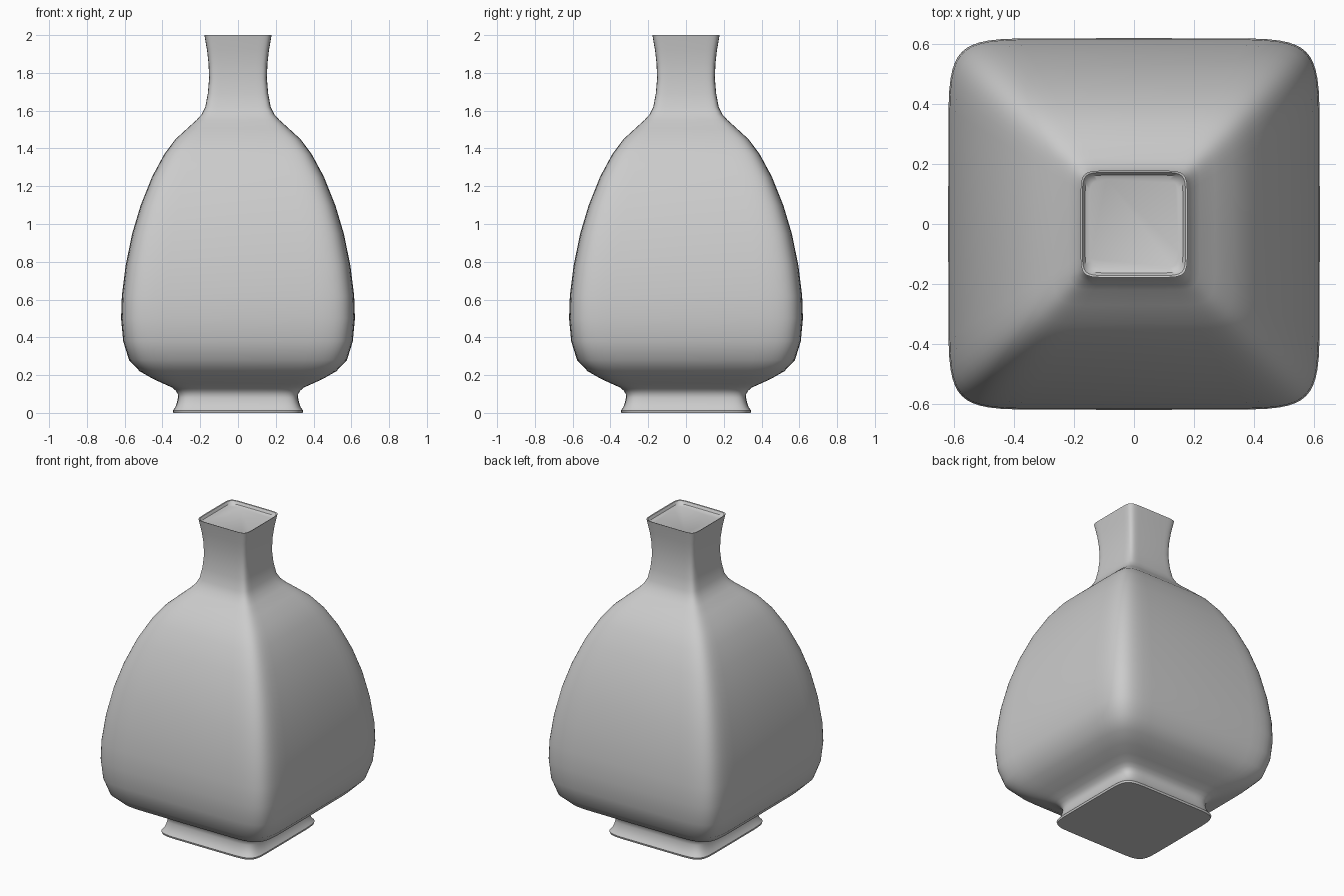
import bpy
import bmesh
import math

default_cube = bpy.data.objects.get("Cube")
if default_cube:
    bpy.data.objects.remove(default_cube, do_unlink=True)


def make_material(name, colour):
    material = bpy.data.materials.new(name)
    material.use_nodes = True
    material.diffuse_color = colour
    shader = material.node_tree.nodes["Principled BSDF"]
    shader.inputs["Base Color"].default_value = colour
    shader.inputs["Roughness"].default_value = 0.5
    return material


def rounded_square(half_width, segments=56, power=9):
    """Points of a square with softly rounded corners."""
    points = []
    for i in range(segments):
        angle = math.tau * i / segments
        c, s = math.cos(angle), math.sin(angle)
        x = math.copysign(abs(c) ** (2 / power), c) if abs(c) > 1e-6 else 0
        y = math.copysign(abs(s) ** (2 / power), s) if abs(s) > 1e-6 else 0
        points.append((half_width * x, half_width * y))
    return points


def loft(name, profile, material):
    """Stack rounded squares along a (half width, height) profile and cap both ends."""
    bm = bmesh.new()
    rings = [[bm.verts.new((x, y, z)) for x, y in rounded_square(w)] for w, z in profile]
    for low, high in zip(rings, rings[1:]):
        for i in range(len(low)):
            j = (i + 1) % len(low)
            bm.faces.new((low[i], low[j], high[j], high[i]))
    bm.faces.new(reversed(rings[0]))
    bm.faces.new(rings[-1])
    mesh = bpy.data.meshes.new(name)
    bm.to_mesh(mesh)
    bm.free()
    mesh.materials.append(material)
    obj = bpy.data.objects.new(name, mesh)
    bpy.context.collection.objects.link(obj)
    bpy.ops.object.select_all(action="DESELECT")
    obj.select_set(True)
    bpy.context.view_layer.objects.active = obj
    bpy.ops.object.shade_smooth_by_angle(angle=math.radians(35))
    return obj


# Profiles of the flared foot, full body, flared neck and shallow recessed mouth
foot = [(.342, 0), (.345, .012), (.332, .03), (.323, .055), (.318, .08), (.319, .1)]
body = [(.33, .118), (.35, .135), (.395, .155), (.45, .18), (.52, .22), (.577, .28),
        (.608, .38), (.619, .5), (.615, .62), (.595, .78), (.56, .95), (.515, 1.1),
        (.455, 1.25), (.39, 1.37), (.33, 1.45), (.27, 1.505), (.22, 1.55)]
neck = [(.193, 1.58), (.173, 1.62), (.16, 1.69), (.153, 1.77), (.156, 1.85),
        (.164, 1.92), (.178, 2)]
mouth = [(.172, 1.998), (.163, 1.982), (.148, 1.975)]

glaze = make_material("pale_grey_glaze", (.6, .6, .6, 1))
loft("square_vase", foot + body + neck + mouth, glaze)
